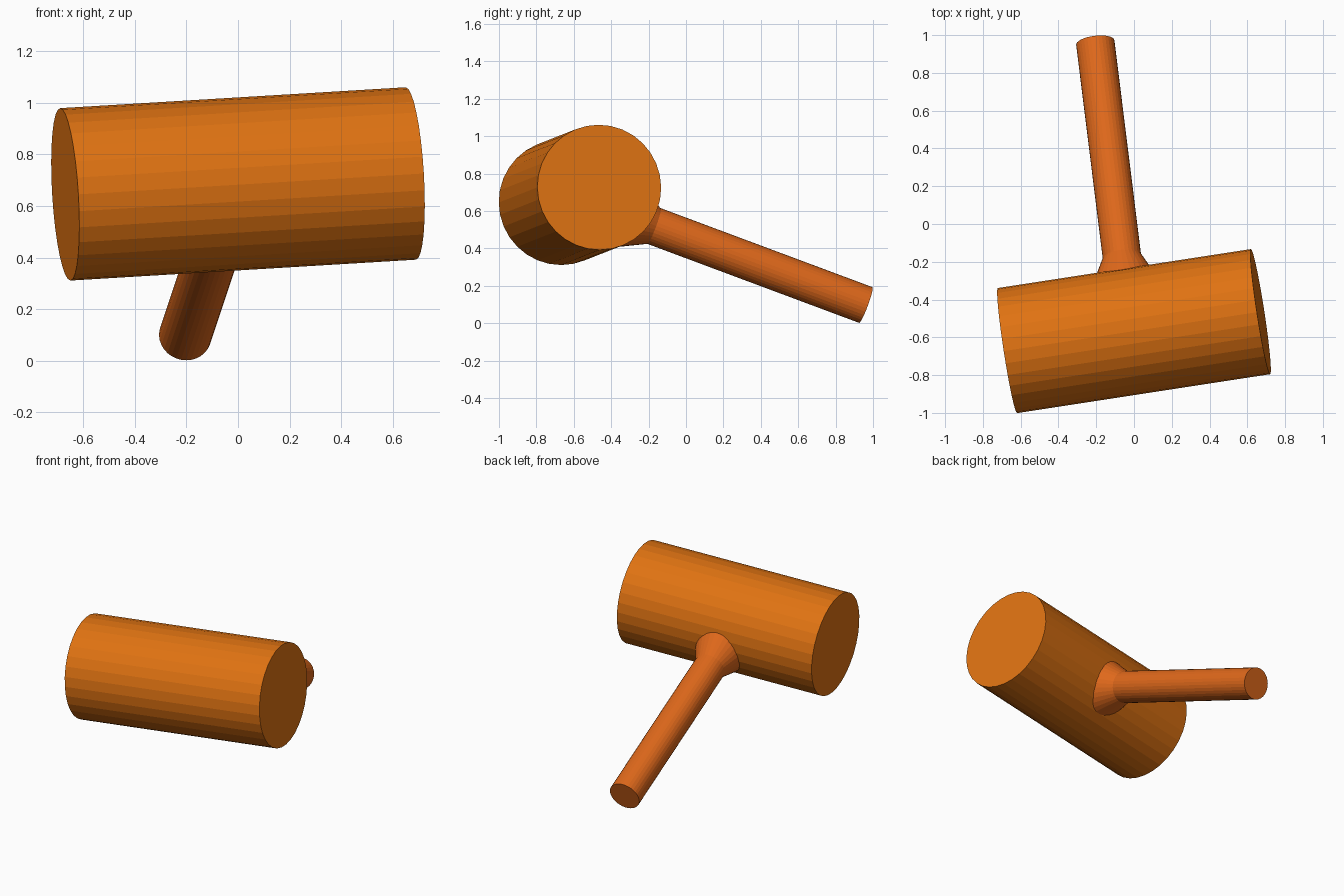
import bpy
from mathutils import Vector

if "Cube" in bpy.data.objects:
    bpy.data.objects.remove(bpy.data.objects["Cube"])


def material(name, color):
    mat = bpy.data.materials.new(name)
    mat.diffuse_color = (*color, 1)
    mat.use_nodes = True
    mat.node_tree.nodes["Principled BSDF"].inputs["Base Color"].default_value = mat.diffuse_color
    return mat


def rod(name, start, end, r_start, r_end, mat, sides=32):
    """Flat-sided cylinder or cone between two points."""
    axis = end - start
    bpy.ops.mesh.primitive_cone_add(
        vertices=sides, radius1=r_start, radius2=r_end, depth=axis.length,
        location=(start + end) / 2, rotation=axis.to_track_quat('Z', 'Y').to_euler())
    obj = bpy.context.object
    obj.name = name
    obj.data.materials.append(mat)
    return obj


head_mat = material("head_wood", (0.74, 0.17, 0.006))
handle_mat = material("handle_wood", (0.74, 0.14, 0.011))

# Mallet head, a fat cylinder lying slightly tilted
left = Vector((-0.67, -0.67, 0.645))
right = Vector((0.67, -0.464, 0.726))
rod("mallet_head", left, right, 0.335, 0.335, head_mat)

# Handle, running from inside the head down to the ground
joint = Vector((-0.015, -0.567, 0.667))
tip = Vector((-0.205, 0.961, 0.097))
along = (tip - joint).normalized()
rod("handle", joint + along * 0.2, tip, 0.102, 0.102, handle_mat)

# Flared collar where the handle meets the head
rod("handle_collar", joint + along * 0.25, joint + along * 0.425, 0.188, 0.102, handle_mat)
